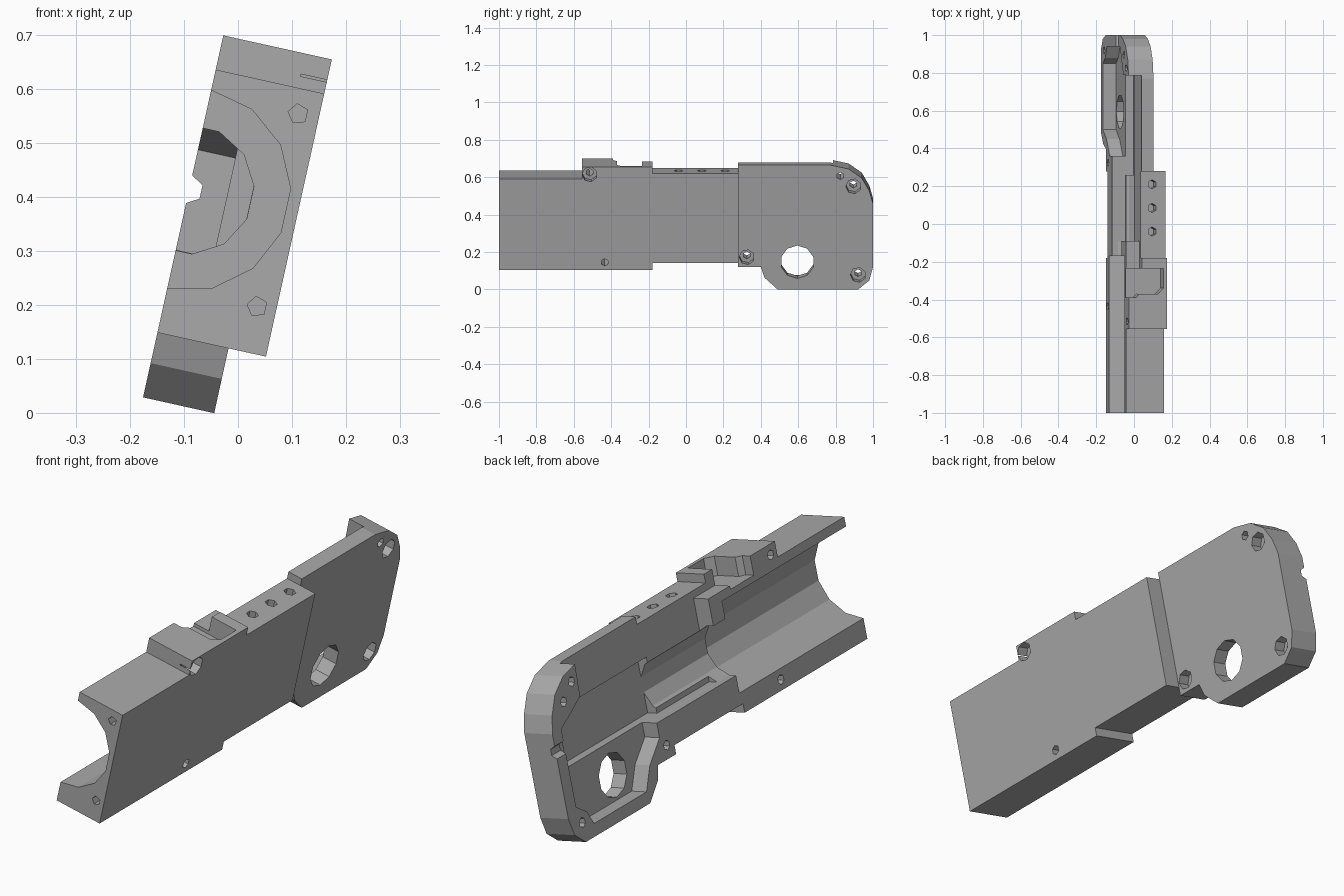
import bpy, bmesh, math
from mathutils import Matrix

if "Cube" in bpy.data.objects:
    bpy.data.objects.remove(bpy.data.objects["Cube"], do_unlink=True)

INNER, OUTER, REAR_OUTER, DECK = -0.178, 0.028, -0.043, -0.107
BORE_W = 0.385

grey = bpy.data.materials.new("plain grey")
grey.use_nodes = True
colour = (0.4, 0.4, 0.4, 1)
grey.diffuse_color = colour
grey.node_tree.nodes["Principled BSDF"].inputs["Base Color"].default_value = colour


def prism(name, points, axis, start, end):
    """Extrude a 2D outline along one axis; the other two axes stay in x, y, z order."""
    bm = bmesh.new()
    rings = []
    for depth in (start, end):
        ring = []
        for p in points:
            co = list(p)
            co.insert(axis, depth)
            ring.append(bm.verts.new(co))
        rings.append(ring)
        bm.faces.new(ring)
    n = len(points)
    for i in range(n):
        j = (i + 1) % n
        bm.faces.new((rings[0][i], rings[0][j], rings[1][j], rings[1][i]))
    bmesh.ops.recalc_face_normals(bm, faces=bm.faces)
    mesh = bpy.data.meshes.new(name)
    bm.to_mesh(mesh)
    bm.free()
    ob = bpy.data.objects.new(name, mesh)
    bpy.context.scene.collection.objects.link(ob)
    return ob


def rect(a0, b0, a1, b1):
    return [(a0, b0), (a1, b0), (a1, b1), (a0, b1)]


def ngon(a, b, r, n):
    return [(a + r * math.cos(math.tau * (i + 0.5) / n),
             b + r * math.sin(math.tau * (i + 0.5) / n)) for i in range(n)]


def combine(target, tool, operation):
    mod = target.modifiers.new("join", 'BOOLEAN')
    mod.operation, mod.solver, mod.object = operation, 'EXACT', tool
    bpy.context.view_layer.update()
    graph = bpy.context.evaluated_depsgraph_get()
    mesh = bpy.data.meshes.new_from_object(target.evaluated_get(graph))
    target.modifiers.clear()
    target.data = mesh
    bpy.data.objects.remove(tool, do_unlink=True)


# Front block with the raised clamp
body = prism("half_shell_housing", [(-1, .113), (-.18, .113), (-.18, .677), (-.555, .677),
                                    (-.555, .612), (-1, .612)], 0, INNER, OUTER)

# Middle block and thinner rear plate
middle = prism("middle_block", rect(-.2, .15, .28, .641), 0, INNER, OUTER)
rear = prism("rear_plate", [(.279, .113), (.40, .113), (.42, .055), (.49, -.01), (.92, -.01),
                            (.98, .04), (1, .113), (1, .46), (.98, .53), (.94, .60),
                            (.87, .65), (.77, .672), (.279, .672)], 0, INNER, REAR_OUTER)
for part in (middle, rear):
    combine(body, part, 'UNION')

cutters = [
    # Wide barrel bore, then the narrow bore, then the flat rear channel
    prism("wide_bore", ngon(INNER, BORE_W, .188, 14), 1, -1.1, -.17),
    prism("narrow_bore", ngon(INNER, BORE_W, .12, 12), 1, -.3, .28),
    prism("rear_channel", rect(-.3, .27, -.0625, .5), 1, .26, .86),
    # Open deck with the rim left around the lower rear pocket
    prism("deck", [(-.09, .27), (.36, .27), (.36, .21), (.45, .13), (.50, .04), (.85, .04),
                   (.88, .10), (.94, .14), (.94, .46), (.86, .50), (.79, .54), (.78, .8),
                   (-.09, .8)], 0, -.3, DECK),
    prism("lug_top", rect(-.24, .612, -.08, .8), 0, -.3, DECK),
    # Latch recess in the raised clamp
    prism("latch_recess", [(-.3, -.39), (-.14, -.39), (-.12, -.37), (-.02, -.37), (.01, -.34),
                           (.01, -.235), (-.3, -.235)], 2, .598, .8),
    prism("rear_notch", ngon(INNER, BORE_W, .026, 6), 1, .9, 1.1),
    prism("large_hole", ngon(.595, .141, .09, 10), 0, -.3, .1),
]

# Counterbored screw holes
for y, w, face in ((-.515, .636, OUTER), (.325, .167, REAR_OUTER),
                   (.895, .555, REAR_OUTER), (.92, .07, REAR_OUTER)):
    cutters.append(prism("screw_hole", ngon(y, w, .02, 6), 0, -.3, .1))
    cutters.append(prism("screw_head", ngon(y, w, .041, 7), 0, face - .05, .1))

# Plain pin holes through the side
for y, w in ((-.435, .155), (.825, .612)):
    cutters.append(prism("pin_hole", ngon(y, w, .02, 6), 0, -.3, .1))

# Blind holes in the front end and along the top rail
for u, w in ((-.011, .565), (-.008, .2)):
    cutters.append(prism("front_hole", ngon(u, w, .019, 5), 1, -1.1, -.94))
for i in range(3):
    cutters.append(prism("rail_hole", ngon(-.044, -.04 + .125 * i, .024, 6), 2, .58, .8))

for cutter in cutters:
    combine(body, cutter, 'DIFFERENCE')

# Lean the whole shell and colour it
body.data.transform(Matrix.Rotation(math.radians(12.5), 4, 'Y'))
body.data.materials.clear()
body.data.materials.append(grey)
for poly in body.data.polygons:
    poly.material_index = 0
    poly.use_smooth = False
